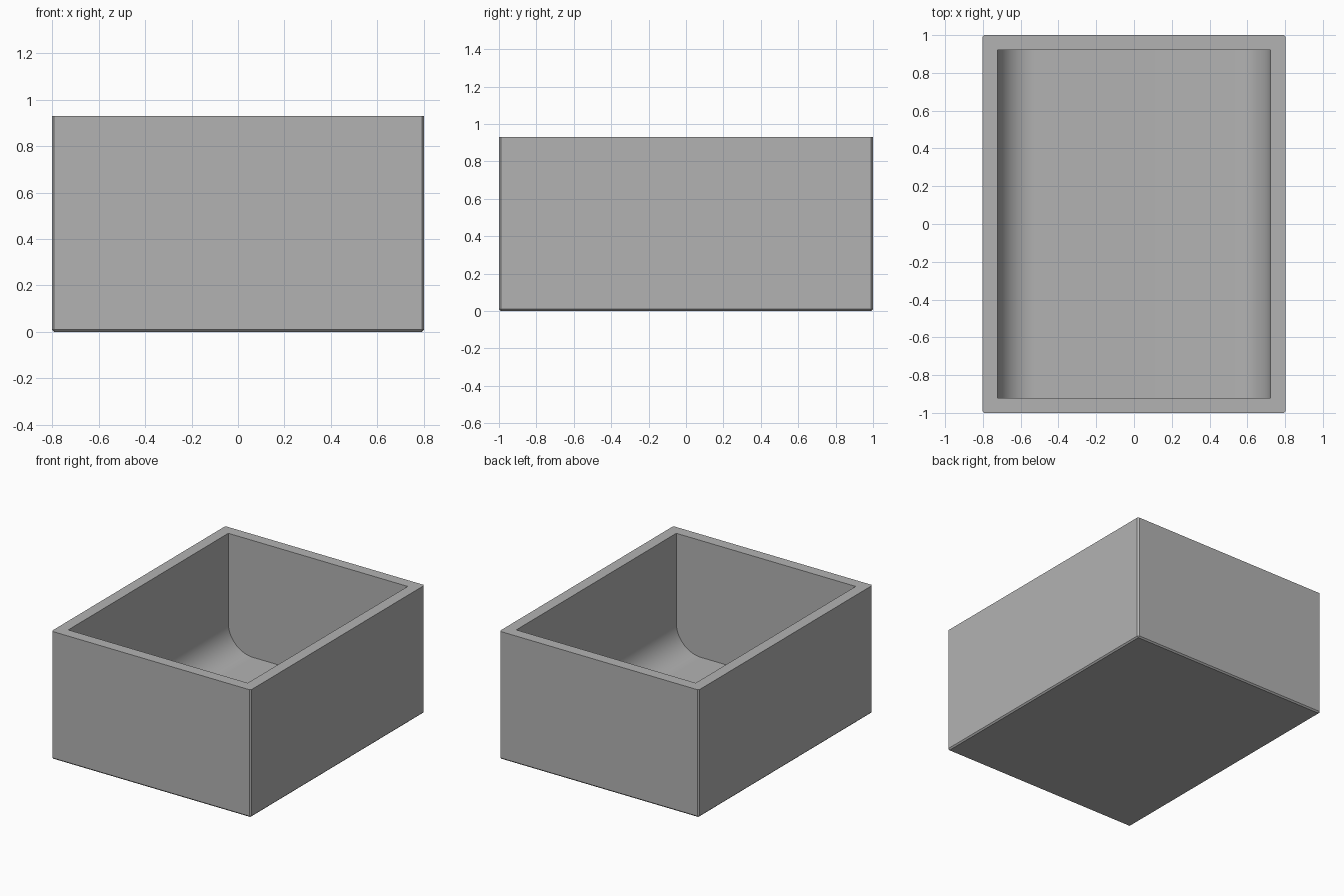
import bpy
import bmesh
from math import cos, sin, pi

W, L, H = 1.605, 2.0, 0.93   # outer size
WALL = 0.08                  # wall and floor thickness
R = 0.2                      # radius of the scooped floor edges
CHAMFER = 0.01
STEPS = 24

cube = bpy.data.objects.get("Cube")
if cube:
    bpy.data.objects.remove(cube, do_unlink=True)

grey = bpy.data.materials.new("plain grey")
grey.use_nodes = True
colour = (0.45, 0.45, 0.45, 1)
grey.diffuse_color = colour
grey.node_tree.nodes["Principled BSDF"].inputs["Base Color"].default_value = colour


def make_object(name, bm):
    bmesh.ops.recalc_face_normals(bm, faces=bm.faces)
    mesh = bpy.data.meshes.new(name)
    bm.to_mesh(mesh)
    bm.free()
    mesh.materials.append(grey)
    obj = bpy.data.objects.new(name, mesh)
    bpy.context.collection.objects.link(obj)
    return obj


# Outer block, chamfered on every edge except the top rim
bm = bmesh.new()
bmesh.ops.create_cube(bm, size=1)
bmesh.ops.scale(bm, vec=(W, L, H), verts=bm.verts)
bmesh.ops.translate(bm, vec=(0, 0, H / 2), verts=bm.verts)
edges = [e for e in bm.edges if min(v.co.z for v in e.verts) < H / 2]
bmesh.ops.bevel(bm, geom=edges, offset=CHAMFER, segments=1, affect='EDGES')
box = make_object("open_box", bm)

# Cavity cutter: a U-shaped profile run from front to back
half_w, half_l = W / 2 - WALL, L / 2 - WALL
arc = [(half_w - R + R * cos(a), WALL + R - R * sin(a))
       for a in (pi / 2 * i / STEPS for i in range(STEPS + 1))]
right = [(half_w, H + 0.1)] + arc
profile = right + [(-x, z) for x, z in reversed(right)]
bm = bmesh.new()
face = bm.faces.new([bm.verts.new((x, -half_l, z)) for x, z in profile])
run = bmesh.ops.extrude_face_region(bm, geom=[face])["geom"]
bmesh.ops.translate(bm, vec=(0, 2 * half_l, 0),
                    verts=[g for g in run if isinstance(g, bmesh.types.BMVert)])
cutter = make_object("cavity_cutter", bm)
cutter.hide_render = True

# Cut the cavity, then drop the cutter
cut = box.modifiers.new("cavity", 'BOOLEAN')
cut.operation = 'DIFFERENCE'
cut.solver = 'EXACT'
cut.object = cutter
bpy.ops.object.select_all(action='DESELECT')
bpy.context.view_layer.objects.active = box
box.select_set(True)
bpy.ops.object.modifier_apply(modifier=cut.name)
bpy.data.objects.remove(cutter, do_unlink=True)

# Smooth scoops, crisp corners
bpy.ops.object.shade_smooth_by_angle(angle=pi / 6)
